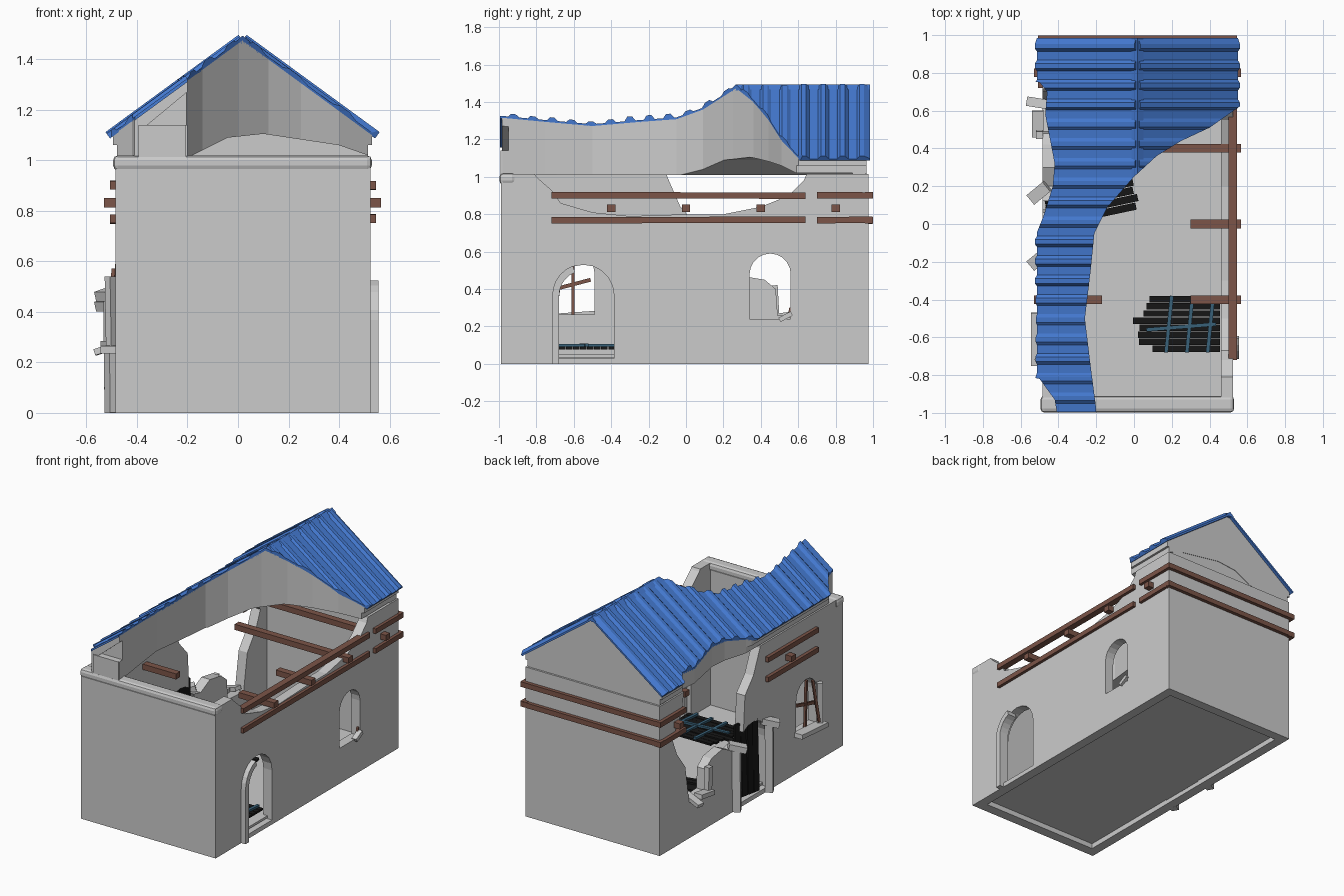
import bpy, bmesh, math, random
from mathutils import Vector, Matrix

if "Cube" in bpy.data.objects:
    bpy.data.objects.remove(bpy.data.objects["Cube"])

random.seed(4)


def material(name, r, g, b):
    m = bpy.data.materials.new(name)
    m.diffuse_color = (r, g, b, 1)
    m.use_nodes = True
    m.node_tree.nodes["Principled BSDF"].inputs["Base Color"].default_value = m.diffuse_color
    return m


BLUE = material("roof_blue", 0.06, 0.20, 0.66)
BROWN = material("timber_brown", 0.20, 0.09, 0.065)
BLACK = material("charred_wood", 0.008, 0.008, 0.008)
TEAL = material("iron_strap", 0.04, 0.12, 0.19)


def finish(name, bm, mat=None):
    bmesh.ops.recalc_face_normals(bm, faces=bm.faces)
    me = bpy.data.meshes.new(name)
    bm.to_mesh(me)
    bm.free()
    ob = bpy.data.objects.new(name, me)
    bpy.context.collection.objects.link(ob)
    if mat:
        me.materials.append(mat)
    return ob


def prism(name, pts, axis, a, b, mat=None):
    """Extrude a 2D outline along an axis from a to b."""
    place = {'x': lambda p, t: (t, p[0], p[1]),
             'y': lambda p, t: (p[0], t, p[1]),
             'z': lambda p, t: (p[0], p[1], t)}[axis]
    bm = bmesh.new()
    lo = [bm.verts.new(place(p, a)) for p in pts]
    hi = [bm.verts.new(place(p, b)) for p in pts]
    bm.faces.new(lo)
    bm.faces.new(hi)
    for i in range(len(pts)):
        j = (i + 1) % len(pts)
        bm.faces.new((lo[i], lo[j], hi[j], hi[i]))
    return finish(name, bm, mat)


def box(name, x, y, z, mat=None):
    return prism(name, [(x[0], y[0]), (x[1], y[0]), (x[1], y[1]), (x[0], y[1])], 'z', z[0], z[1], mat)


def bar(name, p, q, w, h, mat=None):
    """Squared timber from p to q."""
    p, q = Vector(p), Vector(q)
    d = q - p
    up = 'Y' if abs(d.normalized().z) > 0.9 else 'Z'
    bm = bmesh.new()
    bmesh.ops.create_cube(bm, size=1, matrix=Matrix.Diagonal((d.length, w, h, 1)))
    if up == 'Z':
        rot = d.to_track_quat('X', 'Z').to_matrix().to_4x4()
    else:
        rot = d.to_track_quat('X', 'Y').to_matrix().to_4x4()
    bm.transform(Matrix.Translation((p + q) / 2) @ rot)
    return finish(name, bm, mat)


def boolean(ob, cutter, op='DIFFERENCE'):
    m = ob.modifiers.new("cut", 'BOOLEAN')
    m.object, m.operation, m.solver = cutter, op, 'EXACT'
    bpy.context.view_layer.objects.active = ob
    bpy.ops.object.modifier_apply(modifier=m.name)
    bpy.data.objects.remove(cutter)


def arch(c, r, z0, top, n=10):
    pts = [(c - r, z0), (c + r, z0)]
    return pts + [(c + r * math.cos(math.pi * i / n), top - r + r * math.sin(math.pi * i / n)) for i in range(n + 1)]


# walls with arched openings and ruined tops
walls = box("walls", (-0.485, 0.525), (-0.99, 0.975), (0, 1.015))
boolean(walls, box("c", (-0.42, 0.46), (-0.92, 0.91), (-0.5, 1.5)))
RIGHT_X, LEFT_X = (0.3, 0.8), (-0.8, -0.3)
right_break = [(-0.86, 1.1), (-0.8, 1.0), (-0.72, 0.93), (-0.67, 0.86), (-0.5, 0.81), (-0.3, 0.79), (0, 0.80),
               (0.2, 0.80), (0.4, 0.84), (0.55, 0.90), (0.63, 0.98), (0.68, 1.1)]
left_break = [(-0.12, 1.1), (-0.1, 1.0), (-0.03, 0.84), (0.06, 0.74), (0.08, 0.45), (0.2, 0.42), (0.3, 0.47),
              (0.42, 0.45), (0.48, 0.40), (0.49, 0.26), (0.66, 0.25), (0.70, 0.5), (0.79, 0.62),
              (0.84, 0.74), (0.74, 0.88), (0.7, 1.1)]
for outline, xs in ((right_break, RIGHT_X), (left_break, LEFT_X),
                    (arch(-0.548, 0.163, 0.03, 0.53), RIGHT_X),
                    (arch(0.45, 0.11, 0.24, 0.59), RIGHT_X),
                    (arch(-0.60, 0.11, 0.265, 0.60), LEFT_X),
                    (arch(-0.02, 0.16, 0.03, 0.53), LEFT_X)):
    boolean(walls, prism("c", outline, 'x', *xs))
box("floor", (-0.45, 0.49), (-0.95, 0.94), (0.035, 0.05))

# worn coping on the front wall
coping = box("front_coping", (-0.495, 0.53), (-0.998, -0.91), (0.96, 1.02))
bev = coping.modifiers.new("worn", 'BEVEL')
bev.width, bev.segments = 0.02, 2

# footprint of what is left of the roof
FOOT = [(-0.39, -1.1), (-0.2, -1.1), (-0.2, -0.98), (-0.23, -0.75), (-0.26, -0.5), (-0.23, -0.25), (-0.21, -0.05),
        (-0.14, 0.09), (0, 0.25), (0.12, 0.36), (0.25, 0.44), (0.4, 0.51), (0.6, 0.65), (0.6, 1.1),
        (-0.6, 1.1), (-0.6, 0.76), (-0.5, 0.75), (-0.46, 0.70), (-0.47, 0.58), (-0.42, 0.32), (-0.43, 0.2),
        (-0.48, 0.04), (-0.52, -0.06), (-0.6, -0.1), (-0.6, -0.8), (-0.5, -0.82), (-0.42, -0.93)]


def keep_remains(ob):
    boolean(ob, prism("c", FOOT, 'z', 0.5, 2), 'INTERSECT')


# gable mass under the roof, vaulted below
EAVE, RIDGE, CX, HALF = 1.095, 1.475, 0.018, 0.527
gable = prism("gable_roof_mass", [(-0.48, 1.02), (-0.48, 1.06), (-0.495, 1.06), (-0.495, 1.10), (CX, 1.475),
                                  (0.53, 1.10), (0.53, 1.06), (0.515, 1.06), (0.515, 1.02), (0.4, 1.06),
                                  (0.1, 1.105), (-0.04, 1.09), (-0.12, 1.05), (-0.2, 1.01)], 'y', -0.985, 0.965)
keep_remains(gable)
boolean(gable, prism("c", [(-0.365, 1.135), (-0.19, 1.14), (-0.19, 1.28)], 'y', -1.2, -0.95))
box("back_cornice", (-0.475, 0.515), (0.89, 0.962), (1.0, 1.11))
box("front_gable_base", (-0.395, -0.205), (-0.992, -0.94), (1.0, 1.14))

# corrugated sheets on both slopes
ribs = []
pitch, y = 0.1035, -0.995
while y < 0.94:
    hgt = random.uniform(0.018, 0.028)
    ribs += [(y, 0.008), (y + 0.045, 0.008), (y + 0.06, hgt), (y + 0.085, hgt)]
    y += pitch
ribs += [(0.985, 0.008), (0.985, -0.004), (-0.995, -0.004)]
for side, label in ((-1, "left"), (1, "right")):
    slope = Vector((side * HALF, 0, EAVE - RIDGE - 0.005))
    normal = Vector((side * -slope.z, 0, abs(slope.x))).normalized()
    normal.x = abs(normal.x) * side
    bm = bmesh.new()
    top = Vector((CX, 0, RIDGE))
    ends = [[bm.verts.new(top + slope * t + normal * h + Vector((0, yy, 0))) for yy, h in ribs] for t in (0, 1)]
    n = len(ribs)
    bm.faces.new(ends[0])
    bm.faces.new(ends[1])
    for i in range(n):
        j = (i + 1) % n
        bm.faces.new((ends[0][i], ends[0][j], ends[1][j], ends[1][i]))
    keep_remains(finish(label + "_roof_sheet", bm, BLUE))
cap = prism("ridge_cap", [(-0.012, 1.468), (CX, 1.494), (0.05, 1.468), (CX, 1.46)], 'y', -0.99, 0.985, BLUE)
keep_remains(cap)

# rails around the walls, at two heights
for z, label in ((0.902, "upper"), (0.768, "lower")):
    for i, (x, y0, y1) in enumerate(((0.523, -0.72, 0.64), (0.523, 0.70, 0.998),
                                     (-0.485, 0.72, 0.998), (-0.485, -0.70, -0.16))):
        bar(f"{label}_side_rail_{i}", (x, y0, z), (x, y1, z + random.uniform(-0.004, 0.004)), 0.045, 0.034, BROWN)
    bar(label + "_back_rail", (-0.507, 0.978, z), (0.545, 0.978, z), 0.042, 0.034, BROWN)

# cross beams, some snapped
for i, (y, x0, x1) in enumerate(((0.8, -0.53, 0.567), (0.4, -0.29, 0.567), (0.0, 0.30, 0.567),
                                 (-0.4, 0.30, 0.567), (-0.4, -0.53, -0.17))):
    bar(f"cross_beam_{i}", (x0, y, 0.832), (x1, y, 0.832), 0.045, 0.038, BROWN)

# broken surround of the right doorway
c, zs, r0, r1 = -0.548, 0.367, 0.13, 0.167
angles = [math.pi - i * math.radians(14) for i in range(6)]
surround = [(c - r1, 0.0)] + [(c + r1 * math.cos(a), zs + r1 * math.sin(a)) for a in angles]
surround += [(c + r0 * math.cos(a), zs + r0 * math.sin(a)) for a in reversed(angles)] + [(c - r0, 0.0)]
prism("right_door_surround", surround, 'x', 0.49, 0.557)

# posts and loose caps of the left doorway
for i, (y, top) in enumerate(((0.16, 0.42), (-0.19, 0.46))):
    bar(f"left_door_post_{i}", (-0.495, y, 0), (-0.50, y + 0.01, top), 0.05, 0.05)
    bar(f"left_door_cap_{i}", (-0.545, y - 0.03, top), (-0.46, y + 0.04, top + 0.03), 0.065, 0.04)

# window remnants: sills, jambs and muntins
bar("left_front_sill", (-0.51, -0.75, 0.25), (-0.51, -0.47, 0.27), 0.07, 0.03)
bar("left_front_jamb", (-0.50, -0.72, 0.26), (-0.505, -0.715, 0.54), 0.03, 0.035)
bar("window_upright", (-0.47, -0.605, 0.26), (-0.48, -0.605, 0.59), 0.016, 0.016, BROWN)
bar("window_crossbar", (-0.47, -0.70, 0.40), (-0.47, -0.51, 0.45), 0.016, 0.02, BROWN)
bar("window_leaning_stick", (-0.51, -0.70, 0.28), (-0.49, -0.66, 0.57), 0.016, 0.016, BROWN)
bar("left_back_sill", (-0.565, 0.65, 0.24), (-0.44, 0.63, 0.28), 0.05, 0.025)
bar("left_back_sill_chunk", (-0.51, 0.46, 0.25), (-0.51, 0.60, 0.27), 0.06, 0.03)
bar("left_back_jamb", (-0.50, 0.48, 0.24), (-0.50, 0.47, 0.42), 0.04, 0.035)
bar("right_sill_chunk", (0.525, 0.50, 0.235), (0.525, 0.565, 0.27), 0.035, 0.025)
bar("right_window_splinter", (0.51, 0.55, 0.25), (0.51, 0.56, 0.30), 0.015, 0.015, BROWN)


# plank door leaves: length along local x, width along local y
def door_leaf(name, matrix, length, width, n, straps):
    w = width / n
    for i in range(n):
        u = (i + 0.5) / n * 2 - 1
        end = length - width * 0.5 * (1 - math.sqrt(1 - u * u)) + random.uniform(-0.03, 0.03)
        ob = bar(f"{name}_plank_{i}", (0, u * width / 2, 0), (end, u * width / 2, random.uniform(-0.01, 0.01)),
                 w * 0.9, 0.014, BLACK)
        ob.data.transform(matrix)
    for i, x in enumerate(straps):
        ob = bar(f"{name}_strap_{i}", (x - 0.015, -width / 2, 0.014), (x + 0.015, width / 2, 0.014), 0.02, 0.014, TEAL)
        ob.data.transform(matrix)
    if straps:
        ob = bar(name + "_long_strap", (0.02, 0, 0.016), (length - 0.05, 0.03, 0.016), 0.02, 0.014, TEAL)
        ob.data.transform(matrix)


turn = math.radians
door_leaf("fallen_door", Matrix.Translation((0.455, -0.53, 0.085)) @ Matrix.Rotation(turn(180), 4, 'Z'),
          0.44, 0.30, 8, (0.05, 0.16, 0.27))
door_leaf("inner_fallen_door", Matrix.Translation((-0.46, 0.06, 0.07)) @ Matrix.Rotation(turn(12), 4, 'Z'),
          0.50, 0.17, 4, ())
door_leaf("standing_door", Matrix.Translation((-0.475, 0.02, 0.05)) @ Matrix.Rotation(turn(-12), 4, 'Z')
          @ Matrix.Rotation(turn(-88), 4, 'Y'), 0.55, 0.20, 4, ())
